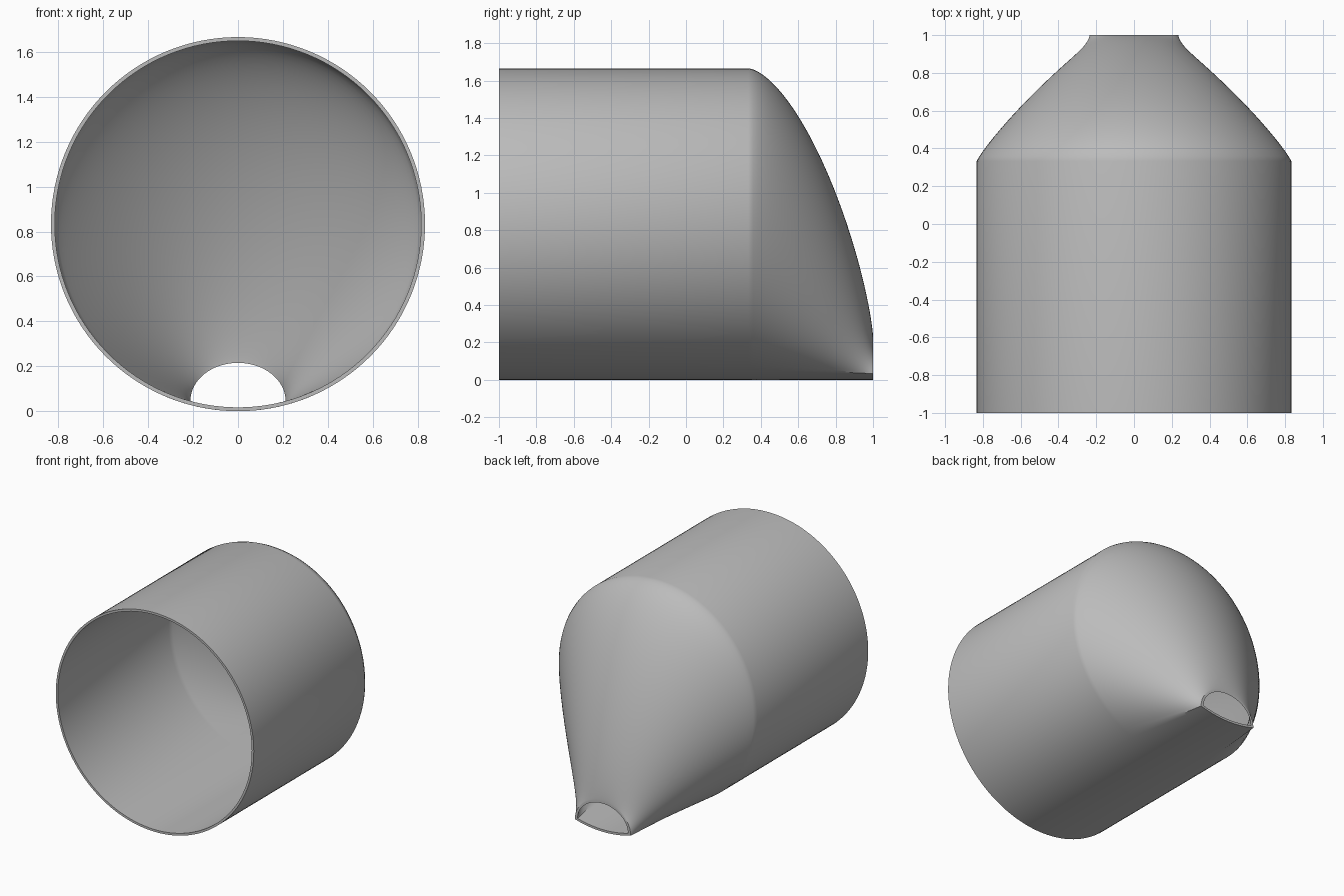
import bpy
import bmesh
import math

cube = bpy.data.objects.get("Cube")
if cube:
    bpy.data.objects.remove(cube, do_unlink=True)

R = 0.833          # tube outer radius, also its axis height
WALL = 0.017       # wall thickness
SHOULDER = 0.333   # where the tube ends and the hood begins
UPPER, LOWER, STEPS = 112, 24, 40

grey = bpy.data.materials.new("plain grey")
grey.use_nodes = True
colour = (0.5, 0.5, 0.5, 1)
grey.diffuse_color = colour
grey.node_tree.nodes["Principled BSDF"].inputs["Base Color"].default_value = colour


def section(y, r, mouth_w, mouth_top):
    """Outline at y: round in the tube, narrowing to a half-ellipse mouth."""
    u = min(1, max(0, (y - SHOULDER) / (1 - SHOULDER)))

    def floor(x):
        return R - math.sqrt(r * r - x * x)

    half = math.radians(157)
    base = floor(mouth_w)
    pts = []
    # hood from the right-hand crease over the top to the other crease
    for i in range(UPPER + 1):
        f = i / UPPER
        t = math.pi * f
        a = math.pi / 2 + half * (2 * f - 1)
        ex = mouth_w * math.cos(t)
        ez = base + (mouth_top - base) * math.sin(t)
        cx, cz = r * math.cos(a), R + r * math.sin(a)
        w = max(0, math.sin(t)) ** 3
        s = (1 - u ** (1 + 0.6 * w)) ** (1 - 0.25 * w)
        x = ex + s * (cx - ex)
        z = ez + s * (cz - ez)
        if i in (0, UPPER):
            z = floor(x)
        pts.append((x, y, z))
    # floor strip following the tube
    end = pts[0][0]
    for i in range(1, LOWER):
        x = end * (2 * i / LOWER - 1)
        pts.append((x, y, floor(x)))
    return pts


# Outer skin front to back, then inner skin back to front
ys = [-1] + [SHOULDER + (1 - SHOULDER) * math.sin(math.pi / 2 * k / STEPS)
             for k in range(STEPS + 1)]
rings = [section(y, R, 0.235, 0.232) for y in ys]
rings += [section(y, R - WALL, 0.212, 0.215) for y in reversed(ys)]

bm = bmesh.new()
loops = [[bm.verts.new(p) for p in ring] for ring in rings]
n = len(loops[0])
for k, ring in enumerate(loops):
    following = loops[(k + 1) % len(loops)]
    for i in range(n):
        j = (i + 1) % n
        bm.faces.new((ring[i], ring[j], following[j], following[i]))
bmesh.ops.recalc_face_normals(bm, faces=bm.faces)
mesh = bpy.data.meshes.new("hooded_tube")
bm.to_mesh(mesh)
bm.free()
mesh.materials.append(grey)

tube = bpy.data.objects.new("hooded_tube", mesh)
bpy.context.collection.objects.link(tube)
bpy.ops.object.select_all(action="DESELECT")
tube.select_set(True)
bpy.context.view_layer.objects.active = tube
bpy.ops.object.shade_smooth_by_angle(angle=math.radians(30))
